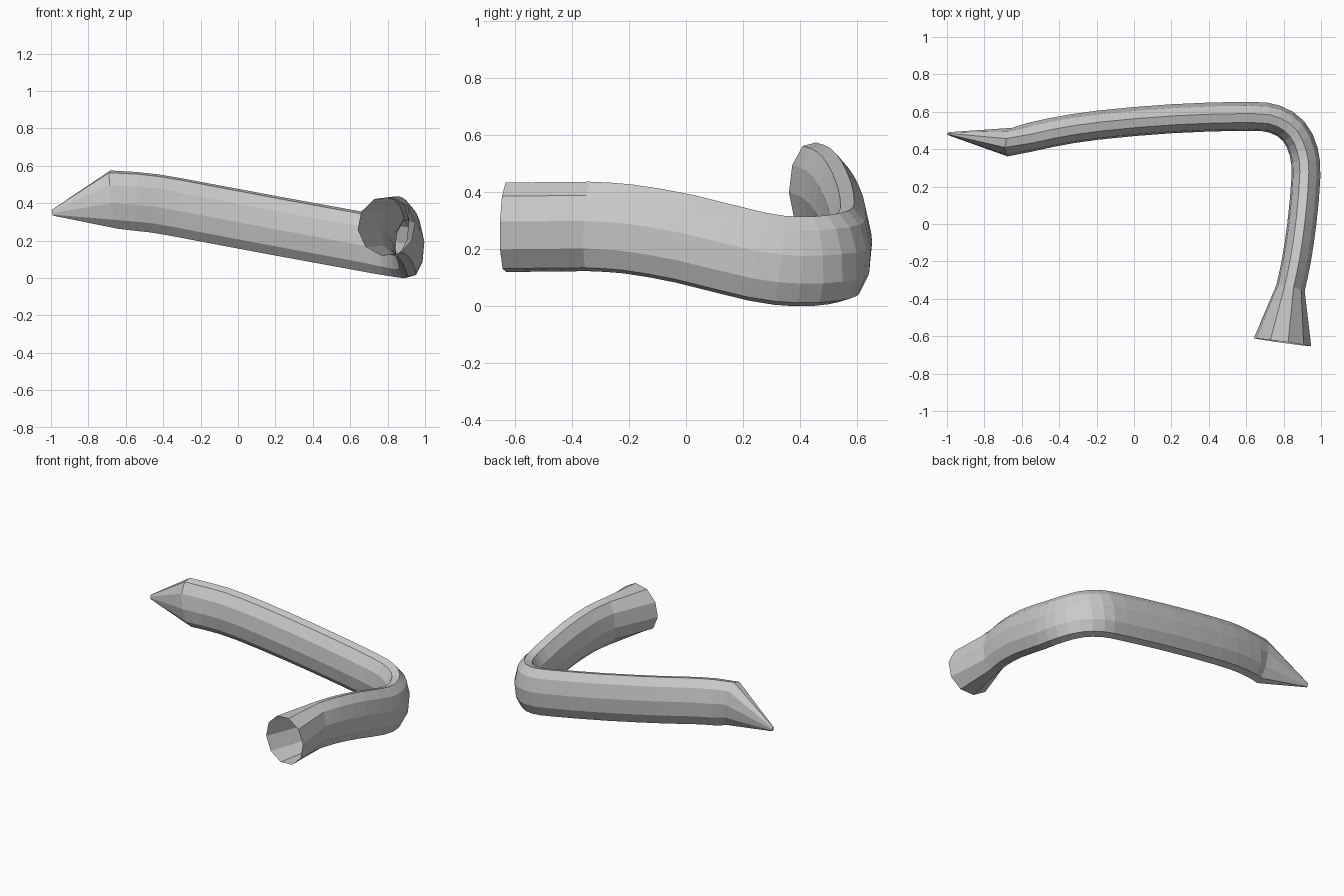
import bpy, bmesh, math
from mathutils import Vector

if "Cube" in bpy.data.objects:
    bpy.data.objects.remove(bpy.data.objects["Cube"])

SIDES = 10
HALF_H = 0.16
ROLL = math.radians(7)

# Centre line of the oval tube, from behind the point to the start of the flare
PATH = [Vector(p) for p in [
    (-0.665, 0.44, 0.42), (-0.45, 0.49, 0.40), (-0.2, 0.53, 0.355),
    (0.2, 0.565, 0.28), (0.6, 0.578, 0.207), (0.75, 0.563, 0.18),
    (0.85, 0.50, 0.164), (0.905, 0.39, 0.158), (0.917, 0.25, 0.175),
    (0.895, 0.0, 0.237), (0.865, -0.2, 0.272), (0.835, -0.34, 0.281)]]
TIP = Vector((-0.995, 0.485, 0.35))
MOUTH = Vector((0.792, -0.63, 0.278))


def spline(points, steps):
    """Catmull-Rom through the points."""
    ext = [2 * points[0] - points[1]] + points + [2 * points[-1] - points[-2]]
    out = []
    for i in range(1, len(ext) - 2):
        a, b, c, d = ext[i - 1:i + 3]
        for k in range(steps):
            t = k / steps
            out.append(0.5 * (2 * b + (c - a) * t + (2 * a - 5 * b + 4 * c - d) * t * t
                              + (3 * b - a - 3 * c + d) * t ** 3))
    return out + [points[-1]]


def ring(bm, centre, tangent, half_w, half_h):
    t = tangent.normalized()
    side = Vector((0, 0, 1)).cross(t).normalized()
    up = t.cross(side)
    verts = []
    for i in range(SIDES):
        a = ROLL + 2 * math.pi * i / SIDES
        verts.append(bm.verts.new(centre + side * half_w * math.cos(a) + up * half_h * math.sin(a)))
    return verts


bm = bmesh.new()
line = spline(PATH, 2)

# Pointed end
rings = [ring(bm, TIP, PATH[0] - TIP, 0.008, 0.016)]
bm.faces.new(list(reversed(rings[0])))

# Bent oval tube
for i, p in enumerate(line):
    if i == 0:
        tangent = Vector((1, -0.2, 0.145))
    elif i == len(line) - 1:
        tangent = p - line[i - 1]
    else:
        tangent = (p - line[i - 1]).normalized() + (line[i + 1] - p).normalized()
    rings.append(ring(bm, p, tangent, 0.078, HALF_H))

# Round flared open mouth
rings.append(ring(bm, MOUTH, Vector((-0.14, -1, 0.02)), 0.156, HALF_H))

for a, b in zip(rings, rings[1:]):
    for i in range(SIDES):
        j = (i + 1) % SIDES
        bm.faces.new((a[i], a[j], b[j], b[i]))
bmesh.ops.recalc_face_normals(bm, faces=bm.faces[:])

# Centre on x and y, rest on the ground
lo = [min(v.co[k] for v in bm.verts) for k in range(3)]
hi = [max(v.co[k] for v in bm.verts) for k in range(3)]
bmesh.ops.translate(bm, verts=bm.verts[:],
                    vec=(-(lo[0] + hi[0]) / 2, -(lo[1] + hi[1]) / 2, -lo[2]))

mesh = bpy.data.meshes.new("bent_tube")
bm.to_mesh(mesh)
bm.free()
tube = bpy.data.objects.new("bent_tube", mesh)
bpy.context.collection.objects.link(tube)
